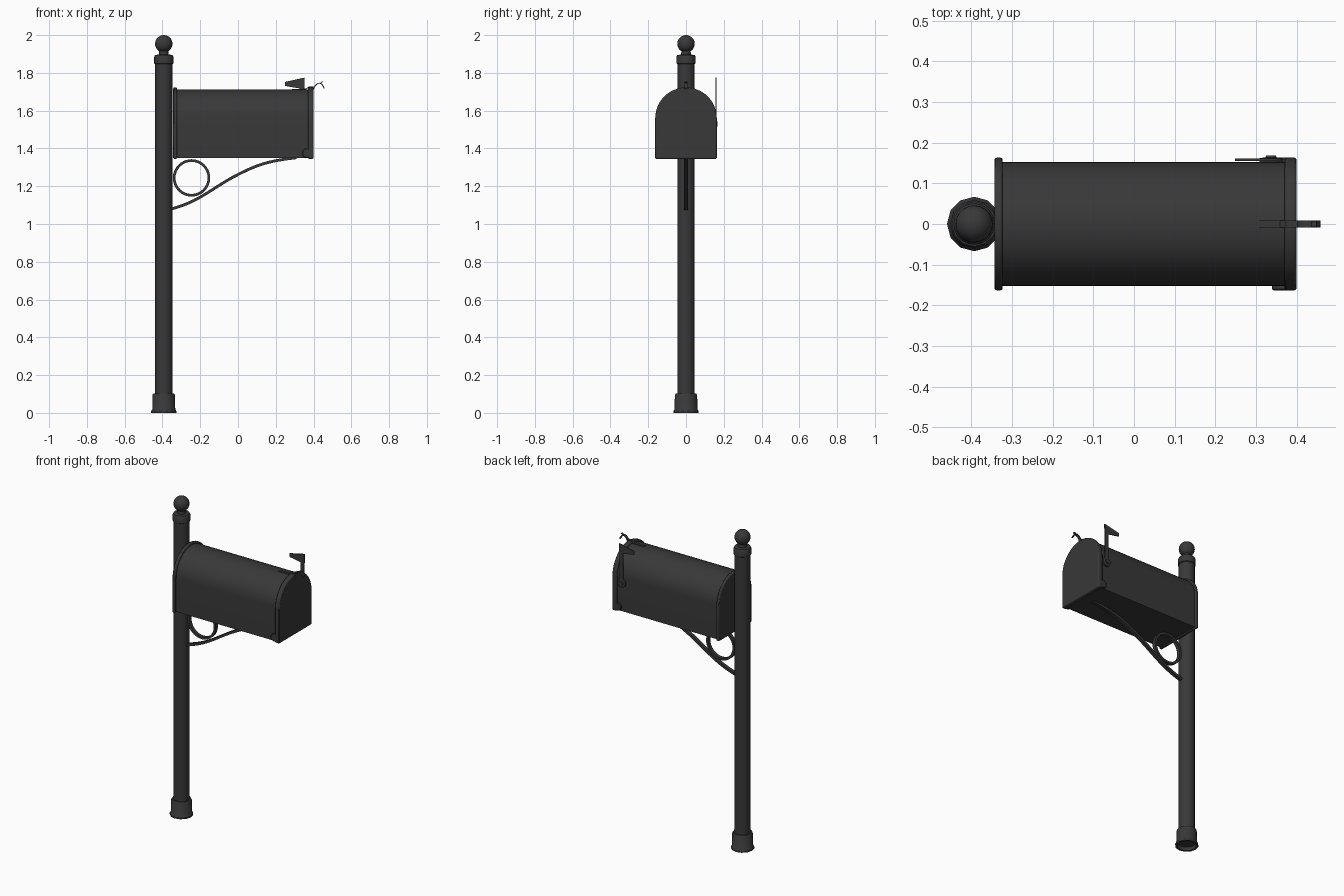
import bpy, bmesh, math
from mathutils import Matrix, Vector
from mathutils.geometry import interpolate_bezier

cube = bpy.data.objects.get("Cube")
if cube:
    bpy.data.objects.remove(cube, do_unlink=True)

iron = bpy.data.materials.new("charcoal_iron")
iron.use_nodes = True
COLOR = (0.04, 0.04, 0.04, 1)
iron.diffuse_color = COLOR
bsdf = next(n for n in iron.node_tree.nodes if n.type == 'BSDF_PRINCIPLED')
bsdf.inputs["Base Color"].default_value = COLOR


def finish(name, bm, bevel=0, angle=35):
    bmesh.ops.recalc_face_normals(bm, faces=bm.faces)
    mesh = bpy.data.meshes.new(name)
    bm.to_mesh(mesh)
    bm.free()
    mesh.materials.append(iron)
    obj = bpy.data.objects.new(name, mesh)
    bpy.context.collection.objects.link(obj)
    if bevel:
        mod = obj.modifiers.new("soft_edges", 'BEVEL')
        mod.width, mod.segments, mod.limit_method = bevel, 2, 'ANGLE'
    bpy.ops.object.select_all(action='DESELECT')
    bpy.context.view_layer.objects.active = obj
    obj.select_set(True)
    bpy.ops.object.shade_smooth_by_angle(angle=math.radians(angle))
    return obj


def lathe(name, profile, sides, place, closed=False):
    """Turn (radius, height) points round the local z axis."""
    bm = bmesh.new()
    rings = []
    for r, h in profile:
        rings.append([bm.verts.new((r * math.cos(a), r * math.sin(a), h))
                      for a in (math.tau * i / sides for i in range(sides))])
    pairs = list(zip(rings, rings[1:]))
    if closed:
        pairs.append((rings[-1], rings[0]))
    else:
        bm.faces.new(rings[0])
        bm.faces.new(rings[-1])
    for a, b in pairs:
        for i in range(sides):
            j = (i + 1) % sides
            bm.faces.new((a[i], a[j], b[j], b[i]))
    bm.transform(place)
    return finish(name, bm)


def prism(name, points, depth, bevel=0):
    """Extrude a flat 3D outline along the depth vector."""
    bm = bmesh.new()
    face = bm.faces.new([bm.verts.new(p) for p in points])
    ext = bmesh.ops.extrude_face_region(bm, geom=[face], use_keep_orig=True)
    moved = [v for v in ext["geom"] if isinstance(v, bmesh.types.BMVert)]
    bmesh.ops.translate(bm, verts=moved, vec=depth)
    return finish(name, bm, bevel)


def strap(name, path, width, thick):
    """Flat bar following (x, z) points, centred on y = 0."""
    bm = bmesh.new()
    pts = [Vector((x, 0, z)) for x, z in path]
    rows = []
    for i, p in enumerate(pts):
        t = (pts[min(i + 1, len(pts) - 1)] - pts[max(i - 1, 0)]).normalized()
        n = Vector((-t.z, 0, t.x)) * thick / 2
        w = Vector((0, width / 2, 0))
        rows.append([bm.verts.new(q) for q in (p + n + w, p + n - w, p - n - w, p - n + w)])
    for a, b in zip(rows, rows[1:]):
        for i in range(4):
            j = (i + 1) % 4
            bm.faces.new((a[i], a[j], b[j], b[i]))
    bm.faces.new(rows[0])
    bm.faces.new(rows[-1])
    return finish(name, bm)


def bezier(a, ha, hb, b, count=14):
    pts = interpolate_bezier(*[Vector((x, 0, z)) for x, z in (a, ha, hb, b)], count)
    return [(p.x, p.z) for p in pts]


def arch(x, half, bottom, spring=1.56):
    """Square-bottomed, round-topped outline across the box."""
    steps = 24
    arc = [(x, half * math.cos(math.pi * i / steps), spring + half * math.sin(math.pi * i / steps))
           for i in range(steps + 1)]
    return [(x, half, bottom)] + arc + [(x, -half, bottom)]


# Post, flared foot, collar and ball finial
POST_X = -0.393
at_post = Matrix.Translation((POST_X, 0, 0))
lathe("post", [(0.046, 0.02), (0.046, 1.86)], 20, at_post)
lathe("post_foot", [(0.05, 0.02), (0.055, 0), (0.067, 0), (0.067, 0.01), (0.061, 0.018),
                    (0.059, 0.095), (0.055, 0.102), (0.045, 0.102)], 12, at_post)
lathe("post_collar", [(0.045, 1.846), (0.051, 1.85), (0.051, 1.884), (0.046, 1.895),
                      (0.026, 1.897), (0.024, 1.92)], 20, at_post)
ball = [(max(0.001, 0.046 * math.sin(math.pi * i / 14)), 1.954 - 0.046 * math.cos(math.pi * i / 14))
        for i in range(15)]
lathe("finial_ball", ball, 20, at_post)

# Box body with rimmed back panel and door
prism("box_body", arch(-0.33, 0.152, 1.35), (0.71, 0, 0))
prism("back_panel", arch(-0.343, 0.163, 1.345), (0.02, 0, 0), 0.005)
prism("door", arch(0.37, 0.163, 1.345), (0.03, 0, 0), 0.006)

# Door hinges at the lower corners
for side, label in ((-1, "right"), (1, "left")):
    to_side = Matrix.Translation((0.365, side * 0.15, 1.375)) @ Matrix.Rotation(-side * math.pi / 2, 4, 'X')
    lathe(label + "_hinge", [(0.026, 0), (0.026, 0.01), (0.022, 0.013)], 16, to_side)

# Catch on top of the door, with a curled pull
strap("latch_strip", [(0.285, 1.712), (0.36, 1.714), (0.375, 1.725), (0.402, 1.725)], 0.016, 0.005)
strap("door_pull", bezier((0.398, 1.71), (0.415, 1.757), (0.445, 1.755), (0.456, 1.718)), 0.018, 0.005)
strap("pull_tip", bezier((0.436, 1.742), (0.438, 1.748), (0.442, 1.752), (0.449, 1.753), 5), 0.014, 0.004)

# Signal flag on the left side
flag_outline = [(0.325, 1.53), (0.349, 1.53), (0.352, 1.775), (0.248, 1.752),
                (0.248, 1.731), (0.325, 1.718)]
prism("signal_flag", [(x, 0.155, z) for x, z in flag_outline], (0, 0.006, 0))
pivot = Matrix.Translation((0.337, 0.15, 1.53)) @ Matrix.Rotation(-math.pi / 2, 4, 'X')
lathe("flag_pivot", [(0.028, 0), (0.028, 0.012), (0.014, 0.014), (0.012, 0.018)], 16, pivot)

# Scroll bracket: sweeping bar and ring
sweep = bezier((-0.352, 1.08), (-0.2, 1.12), (-0.14, 1.19), (0.0, 1.262))
sweep += bezier((0.0, 1.262), (0.11, 1.318), (0.17, 1.335), (0.31, 1.351))[1:]
strap("bracket_bar", sweep, 0.022, 0.015)
ring_place = Matrix.Translation((-0.246, 0, 1.244)) @ Matrix.Rotation(math.pi / 2, 4, 'X')
lathe("bracket_ring", [(0.085, -0.011), (0.099, -0.011), (0.099, 0.011), (0.085, 0.011)],
      32, ring_place, closed=True)
